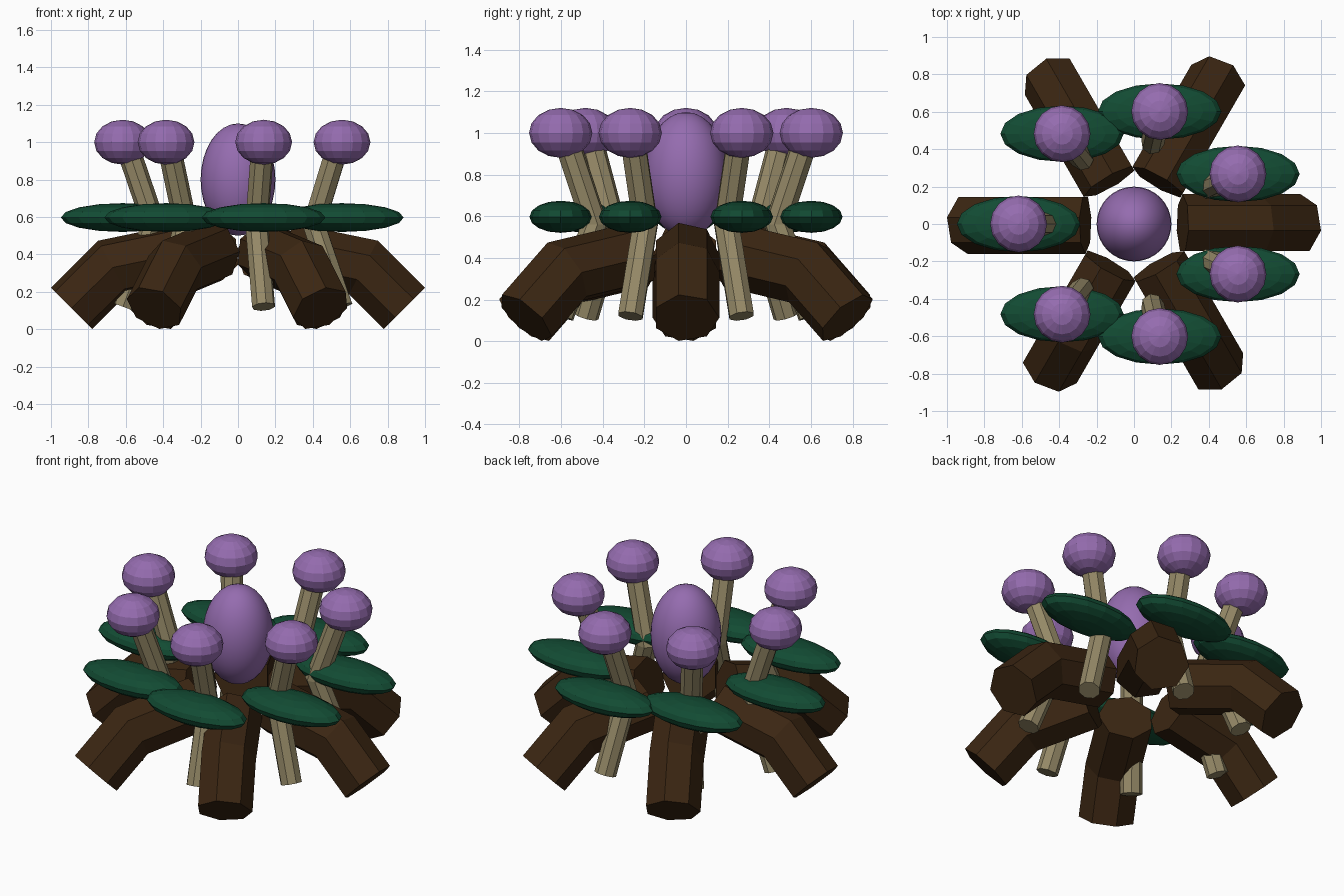
import bpy, bmesh, math
from mathutils import Vector

cube = bpy.data.objects.get("Cube")
if cube:
    bpy.data.objects.remove(cube, do_unlink=True)


def material(name, rgb):
    m = bpy.data.materials.new(name)
    m.use_nodes = True
    m.diffuse_color = (*rgb, 1)
    m.node_tree.nodes["Principled BSDF"].inputs["Base Color"].default_value = (*rgb, 1)
    return m


PURPLE = material("purple petal", (0.30, 0.15, 0.43))
GREEN = material("leaf green", (0.006, 0.07, 0.033))
BROWN = material("dark bark", (0.043, 0.019, 0.006))
TAN = material("tan stem", (0.30, 0.25, 0.135))


def finish(bm, name, mat, smooth=False):
    bmesh.ops.recalc_face_normals(bm, faces=bm.faces)
    for f in bm.faces:
        f.smooth = smooth
    me = bpy.data.meshes.new(name)
    bm.to_mesh(me)
    bm.free()
    me.materials.append(mat)
    ob = bpy.data.objects.new(name, me)
    bpy.context.collection.objects.link(ob)
    return ob


def ellipsoid(name, mat, centre, size, segments, rings, smooth=False):
    bm = bmesh.new()
    bmesh.ops.create_uvsphere(bm, u_segments=segments, v_segments=rings, radius=1)
    bmesh.ops.scale(bm, vec=size, verts=bm.verts)
    ob = finish(bm, name, mat, smooth)
    ob.location = centre
    return ob


def bent_tube(name, mat, path, radius, sides, angle):
    """Capped tube with mitred bends; path is (distance from centre, height)."""
    pts = [Vector(p) for p in path]
    dirs = [(b - a).normalized() for a, b in zip(pts, pts[1:])]
    bm = bmesh.new()
    rings = []
    for i, p in enumerate(pts):
        before, after = dirs[max(i - 1, 0)], dirs[min(i, len(dirs) - 1)]
        d = (before + after).normalized()
        up = Vector((-d.y, d.x)) / d.dot(before)
        ring = []
        for k in range(sides):
            a = math.tau * k / sides
            q = p + up * radius * math.sin(a)
            ring.append(bm.verts.new((q.x, radius * math.cos(a), q.y)))
        rings.append(ring)
    for lo, hi in zip(rings, rings[1:]):
        for k in range(sides):
            n = (k + 1) % sides
            bm.faces.new((lo[k], lo[n], hi[n], hi[k]))
    bm.faces.new(rings[0])
    bm.faces.new(rings[-1])
    ob = finish(bm, name, mat)
    ob.rotation_euler.z = angle
    return ob


# Central bulb
ellipsoid("central_bulb", PURPLE, (0, 0, 0.8), (0.2, 0.2, 0.3), 32, 16, smooth=True)

# Six bent roots
for i in range(6):
    bent_tube(f"root_{i + 1}", BROWN, [(0.26, 0.415), (0.67, 0.33), (0.89, 0.112)],
              0.16, 7, math.tau * i / 6)

# Seven flowers: kinked stem, leaf pad and round head
for i in range(7):
    a = math.pi + math.tau * i / 7
    x, y = 0.617 * math.cos(a), 0.617 * math.sin(a)
    bent_tube(f"stem_{i + 1}", TAN, [(0.615, 0.12), (0.45, 0.56), (0.6, 1.0)], 0.063, 8, a)
    ellipsoid(f"leaf_{i + 1}", GREEN, (x, y, 0.597), (0.33, 0.15, 0.077), 16, 8)
    ellipsoid(f"flower_head_{i + 1}", PURPLE, (x, y, 1.0), (0.152, 0.152, 0.12), 16, 8)
